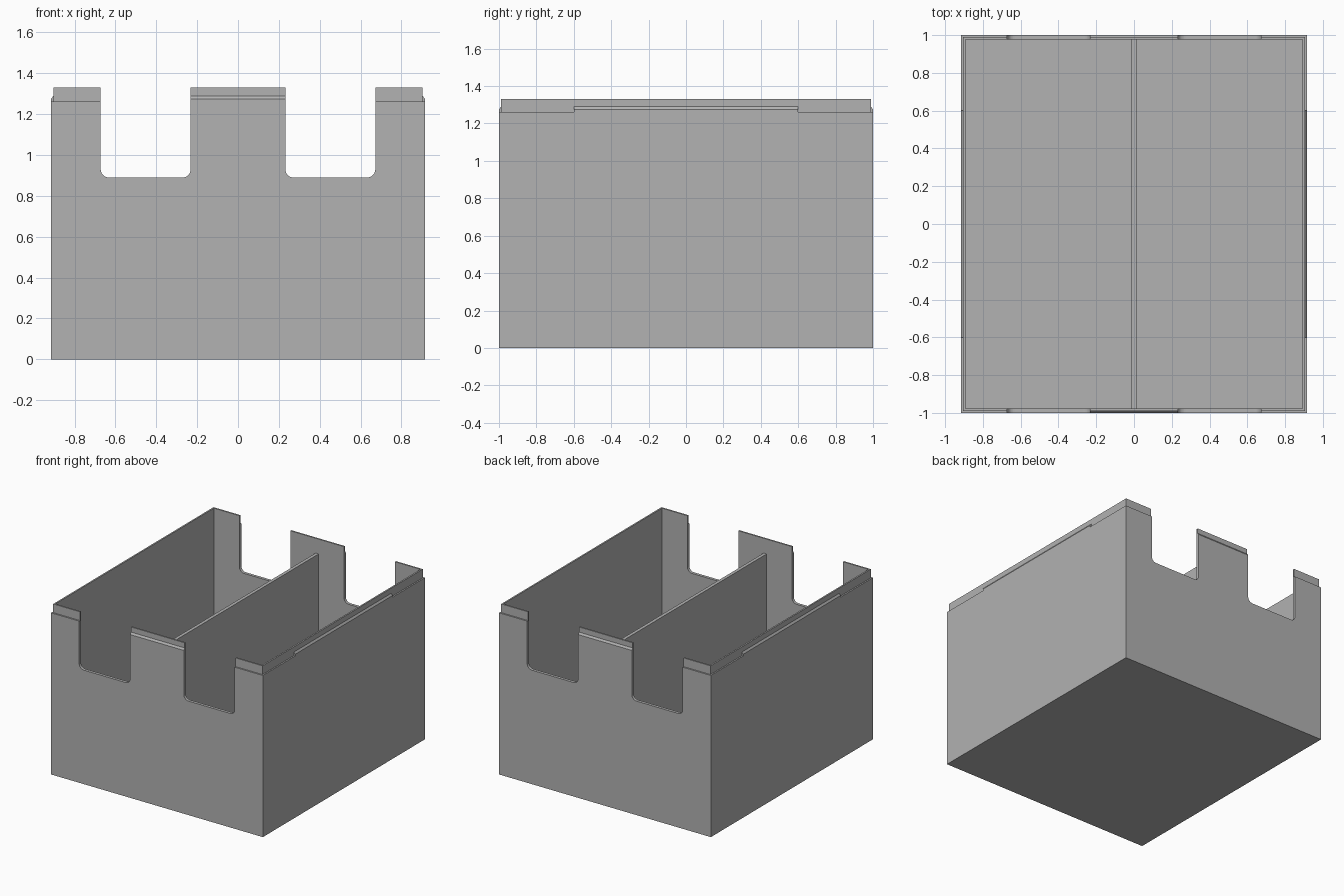
import bpy, bmesh
from math import sin, cos, pi

cube = bpy.data.objects.get("Cube")
if cube:
    bpy.data.objects.remove(cube, do_unlink=True)

HX, HY, TOP, LEDGE = 0.915, 1.0, 1.33, 1.262   # outer half sizes, rim top, step height
STEP, WALL, FLOOR = 0.011, 0.023, 0.022

grey = bpy.data.materials.new("plain grey")
grey.use_nodes = True
colour = (0.445, 0.445, 0.445, 1)
grey.diffuse_color = colour
grey.node_tree.nodes["Principled BSDF"].inputs["Base Color"].default_value = colour


def loft(name, rings):
    """Skin a stack of closed rings and cap both ends."""
    bm = bmesh.new()
    loops = [[bm.verts.new(p) for p in ring] for ring in rings]
    for a, b in zip(loops, loops[1:]):
        for i in range(len(a)):
            j = (i + 1) % len(a)
            bm.faces.new((a[i], a[j], b[j], b[i]))
    bm.faces.new(loops[0][::-1])
    bm.faces.new(loops[-1])
    bmesh.ops.recalc_face_normals(bm, faces=bm.faces)
    mesh = bpy.data.meshes.new(name)
    bm.to_mesh(mesh)
    bm.free()
    mesh.materials.append(grey)
    obj = bpy.data.objects.new(name, mesh)
    bpy.context.collection.objects.link(obj)
    return obj


def rect(inset, z):
    x, y = HX - inset, HY - inset
    return [(-x, -y, z), (x, -y, z), (x, y, z), (-x, y, z)]


# Open tray with a stepped rim
tray = loft("tray", [rect(0, 0), rect(0, LEDGE), rect(STEP, LEDGE), rect(STEP, TOP),
                     rect(WALL, TOP), rect(WALL, FLOOR)])

# Round-bottomed notches through the front and back walls
IN, OUT, LOW, R = 0.232, 0.672, 0.89, 0.04
for side in (-1, 1):
    outline = [(OUT, TOP + 0.1), (IN, TOP + 0.1)]
    for cx, start in ((IN + R, pi), (OUT - R, 1.5 * pi)):
        for k in range(9):
            a = start + k * pi / 16
            outline.append((cx + R * cos(a), LOW + R + R * sin(a)))
    cutter = loft("notch_cutter", [[(side * x, y, z) for x, z in outline] for y in (-1.1, 1.1)])
    cutter.hide_render = True
    mod = tray.modifiers.new("notch", 'BOOLEAN')
    mod.operation, mod.solver, mod.object = 'DIFFERENCE', 'EXACT', cutter
    bpy.context.view_layer.objects.active = tray
    bpy.ops.object.modifier_apply(modifier=mod.name)
    bpy.data.objects.remove(cutter, do_unlink=True)

# Chamfered catch ridges on the rim: (offset inward, height)
ridge = [(0, LEDGE), (0, 1.275), (STEP, 1.29), (STEP, LEDGE)]
for s, (right_left, front_back) in ((-1, ("right", "front")), (1, ("left", "back"))):
    loft(right_left + "_catch_ridge",
         [[(s * (HX - d), y, z) for d, z in ridge] for y in (-0.6, 0.6)])
    loft(front_back + "_catch_ridge",
         [[(x, s * (HY - d), z) for d, z in ridge] for x in (-IN, IN)])

# Central divider
y = HY - WALL
loft("divider", [[(-0.013, -y, z), (0.013, -y, z), (0.013, y, z), (-0.013, y, z)]
                 for z in (FLOOR, 1.215)])
